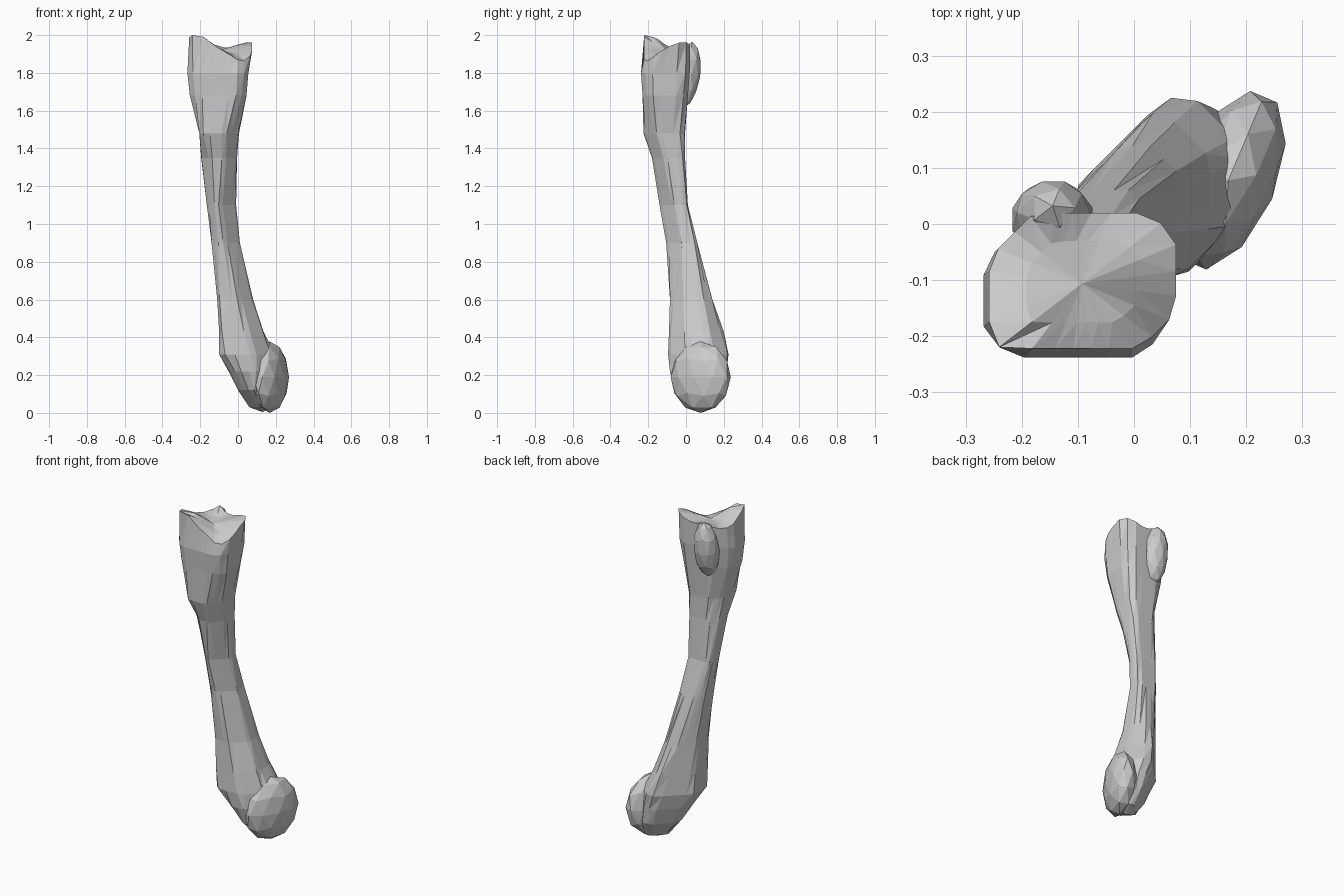
import bpy, bmesh, math
from mathutils import Vector, Matrix

if "Cube" in bpy.data.objects:
    bpy.data.objects.remove(bpy.data.objects["Cube"])

# Cross-sections of the bone: z, then the reach of the outline along
# +x, +x+y, +y, -x+y (max) and x, x+y, y, -x+y (min)
SECTIONS = [
    (0.03, .18, .23, .16, .02, .06, .10, .02, -.08),
    (0.12, .20, .25, .205, .07, .00, .01, -.06, -.11),
    (0.22, .205, .245, .215, .10, -.05, -.055, -.085, -.13),
    (0.31, .195, .235, .225, .12, -.10, -.13, -.095, -.125),
    (0.43, .135, .18, .20, .118, -.10, -.13, -.09, -.10),
    (0.60, .08, .12, .14, .115, -.11, -.125, -.085, -.06),
    (0.90, .01, .05, .06, .115, -.14, -.15, -.105, -.025),
    (1.10, -.01, -.01, .01, .11, -.165, -.18, -.14, -.03),
    (1.35, -.005, -.02, -.005, .10, -.195, -.225, -.18, -.075),
    (1.48, .005, -.02, -.005, .10, -.205, -.285, -.225, -.11),
    (1.68, .045, .01, .01, .13, -.255, -.31, -.23, -.16),
    (1.80, .055, .03, .02, .14, -.268, -.325, -.238, -.175),
    (1.93, .075, .035, .02, .14, -.258, -.325, -.222, -.165),
]
# Humps and dips of the upper rim: x, y, height, width
RIM = [(-.22, -.20, .09, .09), (.05, -.02, .045, .09),
       (-.14, .05, .04, .06), (.03, -.22, -.06, .08)]
SIDES = 24


def outline(sec):
    """Star-shaped ring cut by eight straight limits."""
    hi, lo = sec[1:5], sec[5:9]
    mid = [(a + b) / 2 for a, b in zip(hi, lo)]
    q = math.sqrt(0.5)
    c = Vector(((mid[0] + (mid[1] - mid[3]) * q) / 2,
                (mid[2] + (mid[1] + mid[3]) * q) / 2))
    limits = list(hi) + [-v for v in lo]
    pts = []
    for k in range(SIDES):
        t = (k + 0.5) * 2 * math.pi / SIDES
        d = Vector((math.cos(t), math.sin(t)))
        r = 1.0
        for i, h in enumerate(limits):
            n = Vector((math.cos(i * math.pi / 4), math.sin(i * math.pi / 4)))
            if n.dot(d) > 0.1:
                r = min(r, max(0.01, h - n.dot(c)) / n.dot(d))
        pts.append(c + d * r)
    return c, pts


def rim_height(p):
    z = 1.92
    for x, y, h, w in RIM:
        z += h * math.exp(-((p.x - x) ** 2 + (p.y - y) ** 2) / (w * w))
    return min(z, 2.0)


def make_object(name, bm):
    bmesh.ops.recalc_face_normals(bm, faces=bm.faces)
    mesh = bpy.data.meshes.new(name)
    bm.to_mesh(mesh)
    bm.free()
    obj = bpy.data.objects.new(name, mesh)
    bpy.context.collection.objects.link(obj)
    return obj


def lobe(name, centre, radii, turn=0, lean=0):
    """Faceted rounded knob."""
    bm = bmesh.new()
    m = (Matrix.Translation(centre) @ Matrix.Rotation(math.radians(turn), 4, 'Z')
         @ Matrix.Rotation(math.radians(lean), 4, 'X') @ Matrix.Diagonal((*radii, 1)))
    bmesh.ops.create_icosphere(bm, subdivisions=2, radius=1, matrix=m)
    return make_object(name, bm)


# Shaft with both flared ends
bm = bmesh.new()
rings = []
for sec in SECTIONS:
    centre, pts = outline(sec)
    top = sec is SECTIONS[-1]
    ring = [bm.verts.new((p.x, p.y, rim_height(p) if top else sec[0])) for p in pts]
    if not rings:
        bottom = bm.verts.new((centre.x, centre.y, 0.005))
    rings.append(ring)

# Uneven upper joint surface: an inner ring around a low centre
inner = []
for p in pts:
    q = centre + (p - centre) * 0.6
    inner.append(bm.verts.new((q.x, q.y, rim_height(q))))
rings.append(inner)
crown = bm.verts.new((centre.x, centre.y, 1.92))

for a, b in zip(rings, rings[1:]):
    for i in range(SIDES):
        j = (i + 1) % SIDES
        bm.faces.new((a[i], a[j], b[j]))
        bm.faces.new((a[i], b[j], b[i]))
for i in range(SIDES):
    j = (i + 1) % SIDES
    bm.faces.new((bottom, rings[0][j], rings[0][i]))
    bm.faces.new((crown, inner[i], inner[j]))
bone = make_object("bone", bm)

# Rounded knobs merged into the ends
knobs = [
    lobe("lower_condyle", (.168, .078, .189), (.17, .085, .189), turn=67),
    lobe("back_knob", (-.145, .008, 1.79), (.075, .068, .175), lean=-8),
]
for k in knobs:
    mod = bone.modifiers.new(k.name, 'BOOLEAN')
    mod.operation = 'UNION'
    mod.solver = 'EXACT'
    mod.object = k

# Bake the union, then drop the helper knobs
deps = bpy.context.evaluated_depsgraph_get()
merged = bpy.data.meshes.new_from_object(bone.evaluated_get(deps))
bone.modifiers.clear()
if len(merged.vertices) > len(bone.data.vertices):
    bone.data = merged
    for k in knobs:
        bpy.data.objects.remove(k)
